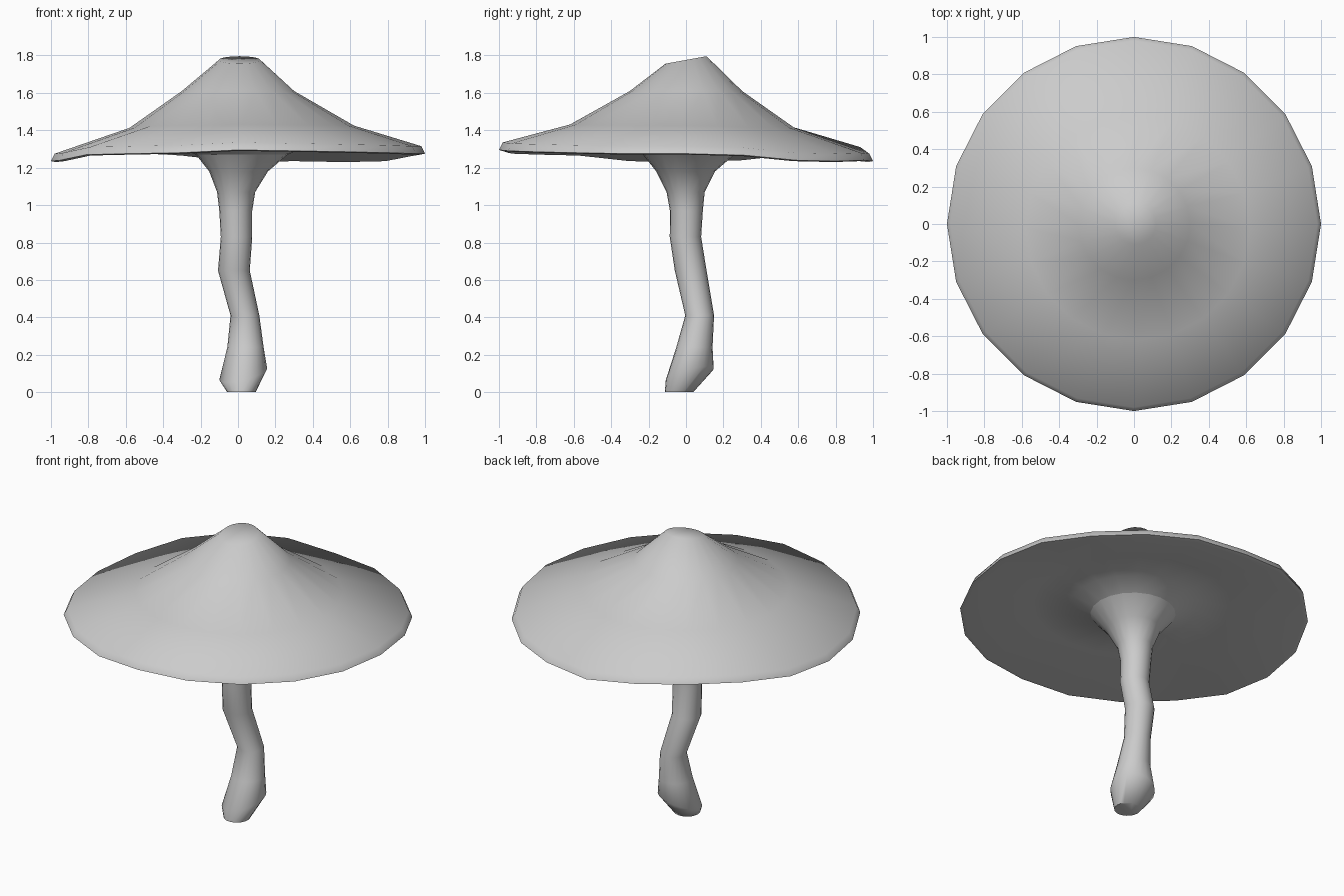
import bpy, bmesh, math

N = 20
# Height of the wavy rim, going round from +x in 18 degree steps
RIM = [1.27, 1.262, 1.235, 1.23, 1.235, 1.23, 1.265, 1.28, 1.27, 1.24,
       1.23, 1.235, 1.265, 1.27, 1.275, 1.29, 1.285, 1.28, 1.275, 1.27]


def loft(name, rings, cap_start=False, cap_end=False):
    """Each ring: centre x, y, z, radius, tilt along x, tilt along y, rim wave amount."""
    bm = bmesh.new()
    loops = []
    for cx, cy, z, r, tx, ty, wave in rings:
        loop = []
        for i in range(N):
            a = 2 * math.pi * i / N
            c, s = math.cos(a), math.sin(a)
            dz = tx * c + ty * s + wave * (RIM[i] - 1.26)
            loop.append(bm.verts.new((cx + r * c, cy + r * s, z + dz)))
        loops.append(loop)
    for a, b in zip(loops, loops[1:]):
        for i in range(N):
            j = (i + 1) % N
            bm.faces.new((a[i], a[j], b[j], b[i]))
    if cap_start:
        bm.faces.new(loops[0][::-1])
    if cap_end:
        bm.faces.new(loops[-1])
    mesh = bpy.data.meshes.new(name)
    bm.to_mesh(mesh)
    bm.free()
    ob = bpy.data.objects.new(name, mesh)
    bpy.context.collection.objects.link(ob)
    bpy.ops.object.select_all(action='DESELECT')
    ob.select_set(True)
    bpy.context.view_layer.objects.active = ob
    bpy.ops.object.shade_smooth_by_angle(angle=math.radians(55))
    return ob


# Stem: crooked, swollen at the foot, flaring into the cap
loft("stem", [
    (0.018, -0.037, 0.00, 0.076, 0, 0, 0),
    (0.028, 0.020, 0.095, 0.128, 0.03, 0.03, 0),
    (0.040, 0.045, 0.24, 0.097, 0, 0, 0),
    (0.037, 0.073, 0.41, 0.077, 0, 0, 0),
    (-0.022, 0.025, 0.65, 0.085, 0, 0, 0),
    (-0.008, -0.003, 0.83, 0.084, 0, 0, 0),
    (-0.012, 0.002, 0.97, 0.088, 0, 0, 0),
    (-0.010, -0.002, 1.07, 0.102, 0, 0, 0),
    (0.003, -0.002, 1.18, 0.157, 0, 0, 0),
    (0.020, 0.015, 1.27, 0.245, 0, 0, 0),
], cap_start=True)

# Cap: underside from the stem flare outwards, wavy rim, then up to the slanted tip
loft("cap", [
    (0.020, 0.015, 1.27, 0.245, 0, 0, 0),
    (0.015, 0.0, 1.32, 0.37, 0, 0, 0),
    (0.01, -0.01, 1.345, 0.57, 0, 0, 0.3),
    (0, 0, 1.26, 0.975, 0, 0, 1),
    (0, 0, 1.265, 1.0, 0, 0, 1),
    (0, 0, 1.305, 0.98, 0, 0, 1),
    (0.02, -0.02, 1.422, 0.60, 0, 0, 0.3),
    (0.0, 0.0, 1.61, 0.30, 0, 0, 0),
    (0.008, 0.0, 1.776, 0.11, 0, 0.02, 0),
], cap_end=True)
